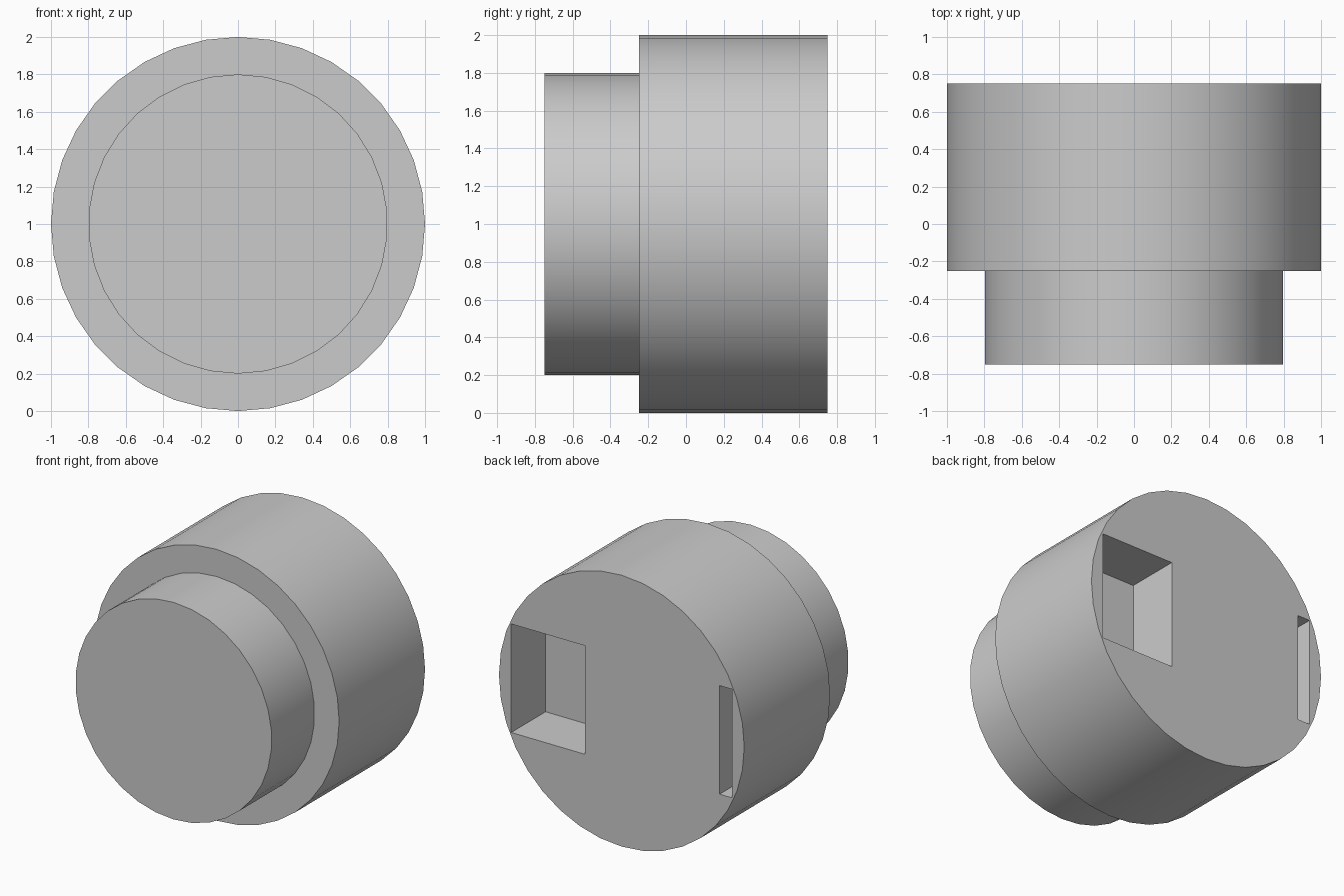
import bpy
import math

cube = bpy.data.objects.get("Cube")
if cube:
    bpy.data.objects.remove(cube, do_unlink=True)

grey = bpy.data.materials.new("plain grey")
grey.use_nodes = True
colour = (0.6, 0.6, 0.6, 1)
grey.diffuse_color = colour
grey.node_tree.nodes["Principled BSDF"].inputs["Base Color"].default_value = colour


def drum(name, radius, sides, y_front, y_back):
    """Cylinder lying along y, centred on z = 1."""
    bpy.ops.mesh.primitive_cylinder_add(
        vertices=sides, radius=radius, depth=y_back - y_front,
        location=(0, (y_front + y_back) / 2, 1), rotation=(math.pi / 2, 0, 0))
    obj = bpy.context.object
    obj.name = name
    obj.data.materials.append(grey)
    return obj


def cut_pocket(target, name, x_min, x_max, depth):
    """Rectangular pocket sunk into the back face."""
    back = 0.75
    over = 0.1
    bpy.ops.mesh.primitive_cube_add(
        size=1, location=((x_min + x_max) / 2, back + (over - depth) / 2, 1))
    cutter = bpy.context.object
    cutter.name = name
    cutter.scale = (x_max - x_min, depth + over, 0.8)
    cutter.data.materials.append(grey)
    cutter.hide_render = True
    cutter.hide_set(True)
    mod = target.modifiers.new(name, "BOOLEAN")
    mod.operation = "DIFFERENCE"
    mod.solver = "EXACT"
    mod.object = cutter
    bpy.context.view_layer.objects.active = target
    bpy.ops.object.modifier_apply(modifier=mod.name)
    bpy.data.objects.remove(cutter, do_unlink=True)


# Main body with a wide pocket and a narrow slot in its back
body = drum("main_body", 1.0, 36, -0.25, 0.75)
cut_pocket(body, "wide_pocket", 0.3, 0.9, 0.4)
cut_pocket(body, "narrow_slot", -0.9, -0.8, 0.4)

# Narrower boss on the front
boss = drum("front_boss", 0.8, 34, -0.75, -0.25)

# Smooth round walls, crisp rims
for obj in (body, boss):
    bpy.ops.object.select_all(action="DESELECT")
    obj.select_set(True)
    bpy.context.view_layer.objects.active = obj
    bpy.ops.object.shade_smooth_by_angle(angle=math.radians(30))
